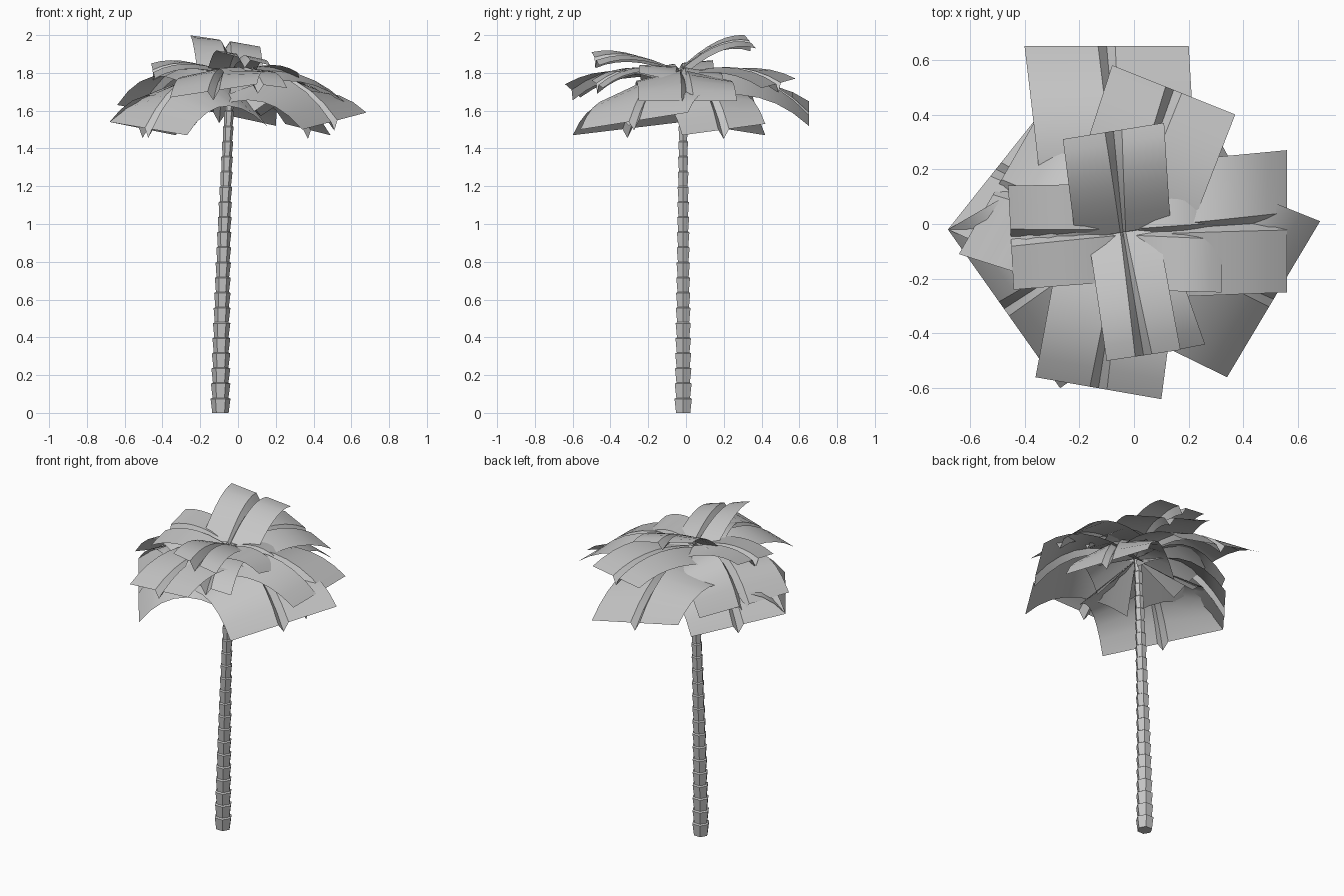
import bpy
import bmesh
from math import pi, radians, sin, cos
from mathutils import Vector

cube = bpy.data.objects.get("Cube")
if cube:
    bpy.data.objects.remove(cube, do_unlink=True)

grey = bpy.data.materials.new("plain grey")
grey.use_nodes = True
colour = (0.56, 0.56, 0.56, 1)
grey.diffuse_color = colour
grey.node_tree.nodes["Principled BSDF"].inputs["Base Color"].default_value = colour


def finish(name, bm, angle):
    mesh = bpy.data.meshes.new(name)
    bm.to_mesh(mesh)
    bm.free()
    obj = bpy.data.objects.new(name, mesh)
    bpy.context.collection.objects.link(obj)
    mesh.materials.append(grey)
    bpy.ops.object.select_all(action='DESELECT')
    obj.select_set(True)
    bpy.context.view_layer.objects.active = obj
    bpy.ops.object.shade_smooth_by_angle(angle=radians(angle))
    return obj


# Trunk: stacked rings that flare upward, along a gentle bend
def trunk(sides=6, rings=22, top=1.76):
    bm = bmesh.new()

    def ring(z, scale):
        t = z / top
        centre = Vector((-0.093 + 0.053 * t ** 1.6, -0.015, z))
        r = (0.047 - 0.026 * t) * scale
        return [bm.verts.new(centre + Vector((r * cos(a), r * sin(a), 0)))
                for a in (2 * pi * i / sides for i in range(sides))]

    loops = []
    for k in range(rings):
        z = top * k / rings
        loops += [ring(z, 0.92), ring(z + 0.93 * top / rings, 1.15)]
    for low, high in zip(loops, loops[1:]):
        for i in range(sides):
            j = (i + 1) % sides
            bm.faces.new((low[i], low[j], high[j], high[i]))
    bm.faces.new(loops[0][::-1])
    bm.faces.new(loops[-1])
    finish("trunk", bm, 20)


# Frond: two broad plates joined by a V-shaped groove, arching to the tip;
# low fronds drape their sides down beside the hub
def frond(name, left, right, lift=0, steps=7):
    left, right = Vector(left), Vector(right)
    tip = (left + right) / 2
    hub = Vector((-0.04, -0.03, 1.76 + 0.12 * (tip.z - 1.5)))
    crest = hub.lerp(tip, 0.58)
    crest.z = 1.89 + max(0, tip.z - 1.8) * 0.7 + lift
    across = (right - left) / 2
    flat = Vector((across.x, across.y, 0))
    sag = max(0.1, (1.8 - tip.z) * 2.3) * flat.length
    bm = bmesh.new()
    rows = []
    for s in range(steps + 1):
        t = s / steps
        mid = hub * (1 - t) ** 2 + crest * 2 * t * (1 - t) + tip * t * t
        side = flat.lerp(across, t) * (0.94 + 0.06 * t)
        groove = (0.01 + 0.022 * t) / side.length
        drop = Vector((0, 0, -0.02 - 0.03 * t))
        hang = Vector((0, 0, -sag * (1 - t)))
        rows.append([bm.verts.new(p) for p in (
            mid - side + hang, mid - side * groove, mid + drop,
            mid + side * groove, mid + side + hang)])
    for a, b in zip(rows, rows[1:]):
        for i in range(4):
            bm.faces.new((a[i], a[i + 1], b[i + 1], b[i]))
    bmesh.ops.recalc_face_normals(bm, faces=bm.faces)
    if sum(f.normal.z for f in bm.faces) < 0:
        bmesh.ops.reverse_faces(bm, faces=bm.faces)
    finish(name, bm, 30)


trunk()
# Tip corners of each frond, around the crown
tips = {
    "back_frond": ((-0.40, 0.65, 1.65), (0.20, 0.65, 1.52)),
    "back_left_frond": ((-0.08, 0.58, 1.77), (0.37, 0.40, 1.72)),
    "upright_frond": ((-0.26, 0.31, 2.00), (0.11, 0.37, 1.93)),
    "left_frond": ((0.56, 0.27, 1.65), (0.56, -0.25, 1.65)),
    "short_left_frond": ((0.33, 0.20, 1.70), (0.32, -0.25, 1.80)),
    "low_left_frond": ((0.25, 0.42, 1.53), (0.49, -0.02, 1.47)),
    "front_left_frond": ((0.68, 0.01, 1.59), (0.34, -0.56, 1.50)),
    "short_front_frond": ((0.17, -0.46, 1.84), (-0.10, -0.50, 1.91)),
    "second_front_frond": ((0.26, -0.44, 1.72), (-0.05, -0.50, 1.76)),
    "front_frond": ((0.10, -0.64, 1.74), (-0.36, -0.56, 1.67)),
    "front_right_frond": ((-0.27, -0.60, 1.47), (-0.68, -0.02, 1.54)),
    "right_frond": ((-0.44, -0.24, 1.77), (-0.46, 0.14, 1.85)),
    "low_back_right_frond": ((-0.68, -0.02, 1.54), (-0.33, 0.42, 1.47)),
}
for name, (left, right) in tips.items():
    frond(name, left, right)
frond("high_back_right_frond", (-0.64, -0.11, 1.63), (-0.36, 0.38, 1.58), lift=0.09)
